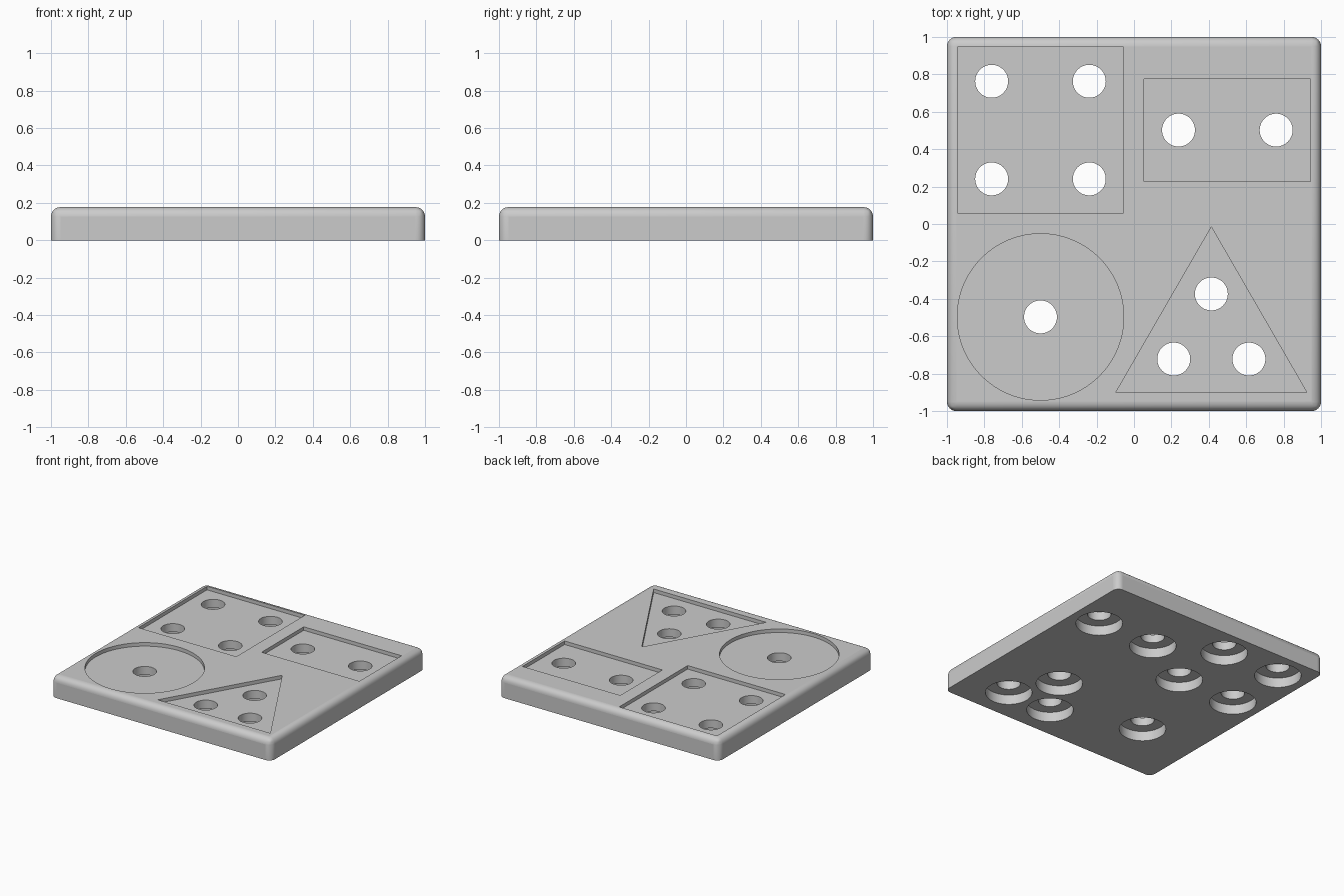
import bpy, bmesh, math
from mathutils import Vector

if "Cube" in bpy.data.objects:
    bpy.data.objects.remove(bpy.data.objects["Cube"])

HEIGHT = 0.177        # plate thickness
FLOOR = 0.148         # floor of the shaped pockets
BORE_TOP = 0.08       # depth of the wide holes underneath
ROUND = 0.05          # edge rounding
HOLE_R, BORE_R = 0.088, 0.174


def prism(bm, outline, z0, z1):
    """Add a closed prism over a 2D outline (counter-clockwise)."""
    low = [bm.verts.new((x, y, z0)) for x, y in outline]
    high = [bm.verts.new((x, y, z1)) for x, y in outline]
    bm.faces.new(low[::-1])
    bm.faces.new(high)
    n = len(outline)
    for i in range(n):
        j = (i + 1) % n
        bm.faces.new((low[i], low[j], high[j], high[i]))


def circle(cx, cy, r, n):
    return [(cx + r * math.cos(2 * math.pi * i / n),
             cy + r * math.sin(2 * math.pi * i / n)) for i in range(n)]


def box(cx, cy, w, d):
    return [(cx + sx * w / 2, cy + sy * d / 2)
            for sx, sy in ((-1, -1), (1, -1), (1, 1), (-1, 1))]


def make_object(name, bm):
    mesh = bpy.data.meshes.new(name)
    bm.to_mesh(mesh)
    bm.free()
    obj = bpy.data.objects.new(name, mesh)
    bpy.context.collection.objects.link(obj)
    return obj


def make_cutter(name, outlines, z0, z1):
    bm = bmesh.new()
    for outline in outlines:
        prism(bm, outline, z0, z1)
    obj = make_object(name, bm)
    obj.hide_render = True
    return obj


# Plate with rounded top and corner edges, sharp bottom
bm = bmesh.new()
prism(bm, box(0, 0, 2, 2), 0, HEIGHT)
edges = [e for e in bm.edges if any(v.co.z > 0.01 for v in e.verts)]
bmesh.ops.bevel(bm, geom=edges, offset=ROUND, segments=8, profile=0.5,
                affect='EDGES', clamp_overlap=True)
plate = make_object("shape_board", bm)

# Shaped pockets: square, rectangle, disc, triangle
pockets = [
    box(-0.5, 0.502, 0.889, 0.889),
    box(0.499, 0.502, 0.889, 0.547),
    circle(-0.5, -0.497, 0.445, 96),
    [(-0.098, -0.902), (0.925, -0.902), (0.4135, -0.016)],
]

# Hole centres: four, two, one and three
centres = [(-0.5 + sx * 0.261, 0.502 + sy * 0.261) for sx in (-1, 1) for sy in (-1, 1)]
centres += [(0.499 + sx * 0.261, 0.502) for sx in (-1, 1)]
centres += [(-0.5, -0.497)]
centres += [(0.4135 + 0.232 * math.cos(math.radians(a)),
             -0.606 + 0.232 * math.sin(math.radians(a))) for a in (90, 210, 330)]

cutters = [
    make_cutter("pocket_cutter", pockets, FLOOR, HEIGHT + 0.1),
    make_cutter("bore_cutter", [circle(x, y, BORE_R, 64) for x, y in centres], -0.1, BORE_TOP),
    make_cutter("hole_cutter", [circle(x, y, HOLE_R, 64) for x, y in centres], -0.2, HEIGHT + 0.2),
]

# Cut the plate and drop the cutters
bpy.context.view_layer.objects.active = plate
plate.select_set(True)
for cutter in cutters:
    mod = plate.modifiers.new(cutter.name, 'BOOLEAN')
    mod.operation = 'DIFFERENCE'
    mod.solver = 'EXACT'
    mod.object = cutter
    bpy.ops.object.modifier_apply(modifier=mod.name)
    bpy.data.objects.remove(cutter)

# Smooth curved walls, keep the large planes flat
bpy.ops.object.shade_smooth_by_angle(angle=math.radians(30))
for p in plate.data.polygons:
    if p.area > 0.02 and max(abs(c) for c in p.normal) > 0.999:
        p.use_smooth = False

# Single grey material
grey = bpy.data.materials.new("light_grey")
grey.diffuse_color = (0.6, 0.6, 0.6, 1)
grey.use_nodes = True
grey.node_tree.nodes["Principled BSDF"].inputs["Base Color"].default_value = grey.diffuse_color
plate.data.materials.clear()
plate.data.materials.append(grey)
for p in plate.data.polygons:
    p.material_index = 0
